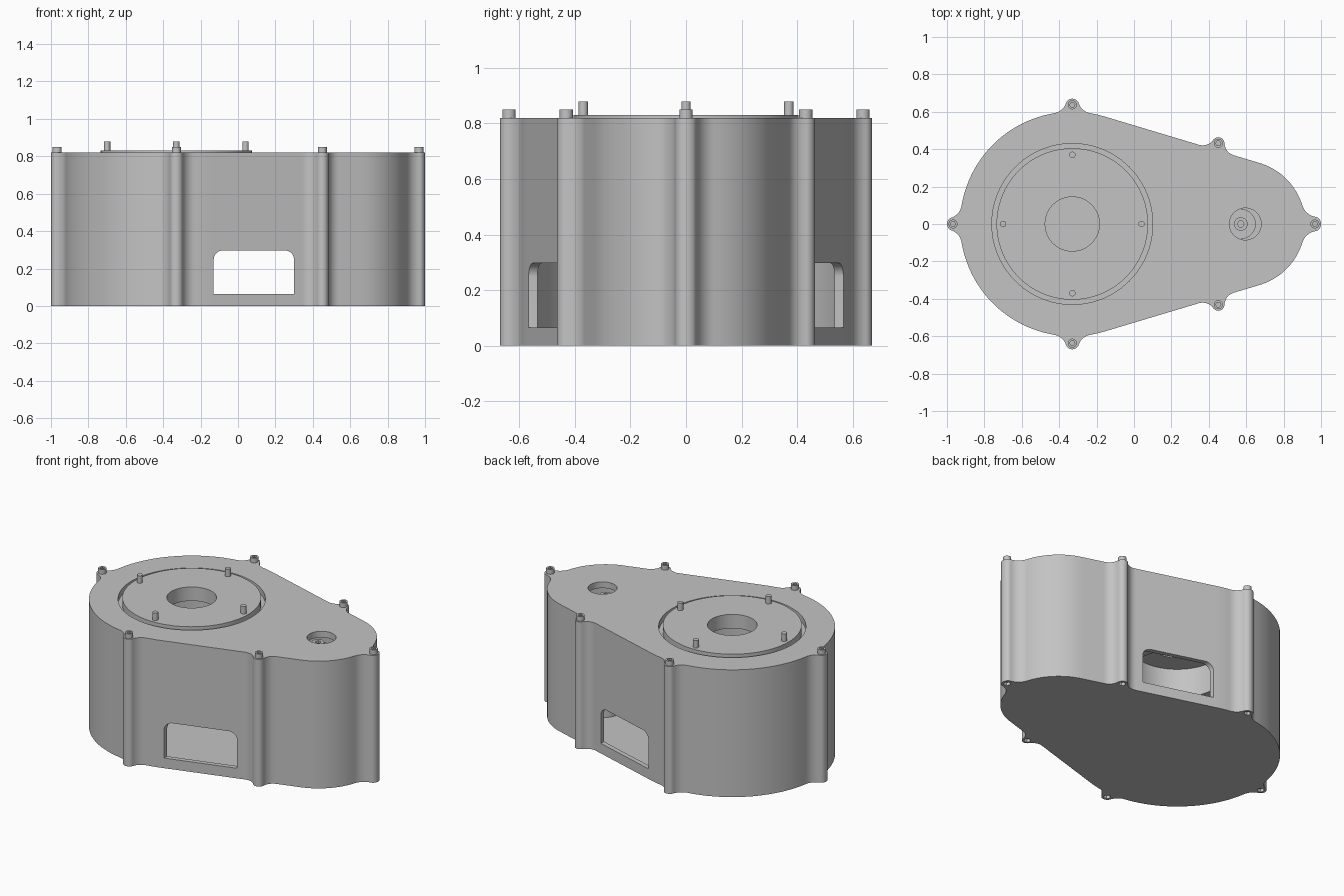
import bpy, bmesh, math
from math import pi, sin, cos, sqrt, atan2, acos

if "Cube" in bpy.data.objects:
    bpy.data.objects.remove(bpy.data.objects["Cube"])

grey = bpy.data.materials.new("housing grey")
grey.use_nodes = True
grey.diffuse_color = (0.55, 0.55, 0.55, 1)
grey.node_tree.nodes["Principled BSDF"].inputs["Base Color"].default_value = (0.55, 0.55, 0.55, 1)


def finish(bm, name):
    bmesh.ops.recalc_face_normals(bm, faces=bm.faces)
    mesh = bpy.data.meshes.new(name)
    bm.to_mesh(mesh)
    bm.free()
    mesh.materials.append(grey)
    ob = bpy.data.objects.new(name, mesh)
    bpy.context.collection.objects.link(ob)
    return ob


def extrude(name, corners, offset):
    """Solid from a flat loop of 3D corners, swept by an offset."""
    bm = bmesh.new()
    face = bm.faces.new([bm.verts.new(p) for p in corners])
    top = bmesh.ops.extrude_face_region(bm, geom=[face])["geom"]
    bmesh.ops.translate(bm, vec=offset, verts=[g for g in top if isinstance(g, bmesh.types.BMVert)])
    return finish(bm, name)


def prism(name, pts, z0, z1):
    return extrude(name, [(x, y, z0) for x, y in pts], (0, 0, z1 - z0))


def disc(x, y, r, n=48):
    return [(x + r * cos(2 * pi * i / n), y + r * sin(2 * pi * i / n)) for i in range(n)]


def lathe(name, profile, x, n=96):
    """Closed ring of (radius, z) points turned about a vertical axis."""
    bm = bmesh.new()
    rings = [[bm.verts.new((x + r * cos(2 * pi * i / n), r * sin(2 * pi * i / n), z))
              for i in range(n)] for r, z in profile]
    for a, b in zip(rings, rings[1:] + rings[:1]):
        for i in range(n):
            j = (i + 1) % n
            bm.faces.new((a[i], a[j], b[j], b[i]))
    return finish(bm, name)


def select(ob):
    bpy.ops.object.select_all(action="DESELECT")
    bpy.context.view_layer.objects.active = ob
    ob.select_set(True)


def cut(ob, cutter):
    mod = ob.modifiers.new("cut", "BOOLEAN")
    mod.operation = "DIFFERENCE"
    mod.solver = "EXACT"
    mod.object = cutter
    select(ob)
    bpy.ops.object.modifier_apply(modifier=mod.name)
    bpy.data.objects.remove(cutter)


def smooth(ob):
    select(ob)
    bpy.ops.object.shade_smooth_by_angle(angle=math.radians(30))


# Housing outline: two arcs joined by tangent lines
X1, R1, X2, R2 = -0.33, 0.60, 0.575, 0.34
TOP = 0.82
K = (R1 - R2) / (X2 - X1)
PHI = acos(K)
L1, L2, L3 = R1 * (pi - PHI), (X2 - X1) * sin(PHI), R2 * PHI
TOTAL = L1 + L2 + L3


def base(s, h=0.0):
    """Point at length s along the upper half outline, h outward."""
    if s < L1:
        x, r, a, t = X1, R1, pi - s / R1, 0
    elif s < L1 + L2:
        x, r, a, t = X1, R1, PHI, s - L1
    else:
        x, r, a, t = X2, R2, (TOTAL - s) / R2, 0
    return (x + (r + h) * cos(a) + t * sin(PHI), (r + h) * sin(a) - t * K)


# Screw bosses as (position along outline, outward distance)
BOSS_R, FILLET = 0.033, 0.07
mid_s = L1 + (0.44 - X1 - R1 * K) / sin(PHI)
bosses = [(0, 0.037), (R1 * pi / 2, 0.037), (mid_s, 0.037),
          (TOTAL, 1 - BOSS_R - X2 - R2)]


def bump(c):
    """One side of a boss profile: fillet arc, then round tip."""
    w = sqrt((BOSS_R + FILLET) ** 2 - (c - FILLET) ** 2)
    end = atan2(c - FILLET, -w)
    tip = end + pi
    pts = []
    for i in range(9):
        a = -pi / 2 + (end + pi / 2) * i / 8
        pts.append((w + FILLET * cos(a), FILLET + FILLET * sin(a)))
    for i in range(1, 9):
        a = tip + (pi / 2 - tip) * i / 8
        pts.append((BOSS_R * cos(a), c + BOSS_R * sin(a)))
    return w, pts


def mirrored(half):
    return half + [(x, -y) for x, y in reversed(half[1:-1])]


steps = [TOTAL * i / 80 for i in range(81)]
samples = []
free = list(steps)
for s0, c in bosses:
    w, pts = bump(c)
    free = [s for s in free if abs(s - s0) > w + 0.005]
    for u, h in pts:
        samples.append((s0 + u, h))
        if u > 1e-6:
            samples.append((s0 - u, h))
samples = sorted([p for p in samples if -1e-6 < p[0] < TOTAL + 1e-6] + [(s, 0) for s in free])
outer = mirrored([base(s, h) for s, h in samples])
inner = mirrored([base(s, -0.03) for s in steps])

# Housing shell with cavity
housing = prism("housing", outer, 0, TOP)
cut(housing, prism("cavity_cutter", inner, 0.03, 0.78))

# Windows through front and back, rounded at the top corners
x0, x1, zb, zt, rw = -0.13, 0.30, 0.065, 0.297, 0.05
window = [(x0, zb), (x1, zb)]
window += [(x1 - rw + rw * cos(a), zt - rw + rw * sin(a)) for a in [pi / 2 * i / 8 for i in range(9)]]
window += [(x0 + rw - rw * sin(a), zt - rw + rw * cos(a)) for a in [pi / 2 * i / 8 for i in range(9)]]
cut(housing, extrude("window_cutter", [(x, -1, z) for x, z in window], (0, 2, 0)))

# Openings in the lid
cut(housing, prism("disc_cutter", disc(X1, 0, 0.43, 96), 0.7, 0.9))
cut(housing, prism("shaft_cutter", disc(0.595, 0, 0.085), 0.7, 0.9))

# Screw positions, and hex recesses under the bosses
screws = []
for s0, c in bosses:
    x, y = base(s0, c)
    screws += [(x, y), (x, -y)] if abs(y) > 0.01 else [(x, 0)]
for x, y in screws:
    cut(housing, prism("hex_cutter", disc(x, y, 0.021, 6), -0.02, 0.02))
smooth(housing)

# Socket-head screws on the lid
head = prism("screw", disc(0, 0, 0.024, 24), TOP - 0.005, 0.85)
cut(head, prism("socket_cutter", disc(0, 0, 0.014, 6), 0.835, 0.9))
smooth(head)
for i, (x, y) in enumerate(screws):
    ob = head if i == 0 else head.copy()
    if i:
        bpy.context.collection.objects.link(ob)
    ob.location = (x, y, 0)

# Output disc with centre bore and a thick rim below
output = lathe("output_disc", [(0.145, 0.83), (0.145, 0.74), (0.28, 0.74), (0.28, 0.55),
                               (0.45, 0.55), (0.45, 0.782), (0.405, 0.782), (0.405, 0.83)], X1)
smooth(output)

# Drive pins on the disc
for i in range(4):
    a = pi / 2 * i
    smooth(prism("drive_pin", disc(X1 + 0.37 * cos(a), 0.37 * sin(a), 0.017, 20), 0.82, 0.878))

# Motor body and its shaft below the small opening
smooth(prism("motor_body", disc(0.571, 0, 0.08), 0.02, 0.75))
shaft = prism("motor_shaft", disc(0.571, 0, 0.036, 24), 0.74, 0.785)
cut(shaft, prism("socket_cutter", disc(0.571, 0, 0.018, 6), 0.765, 0.9))
smooth(shaft)
